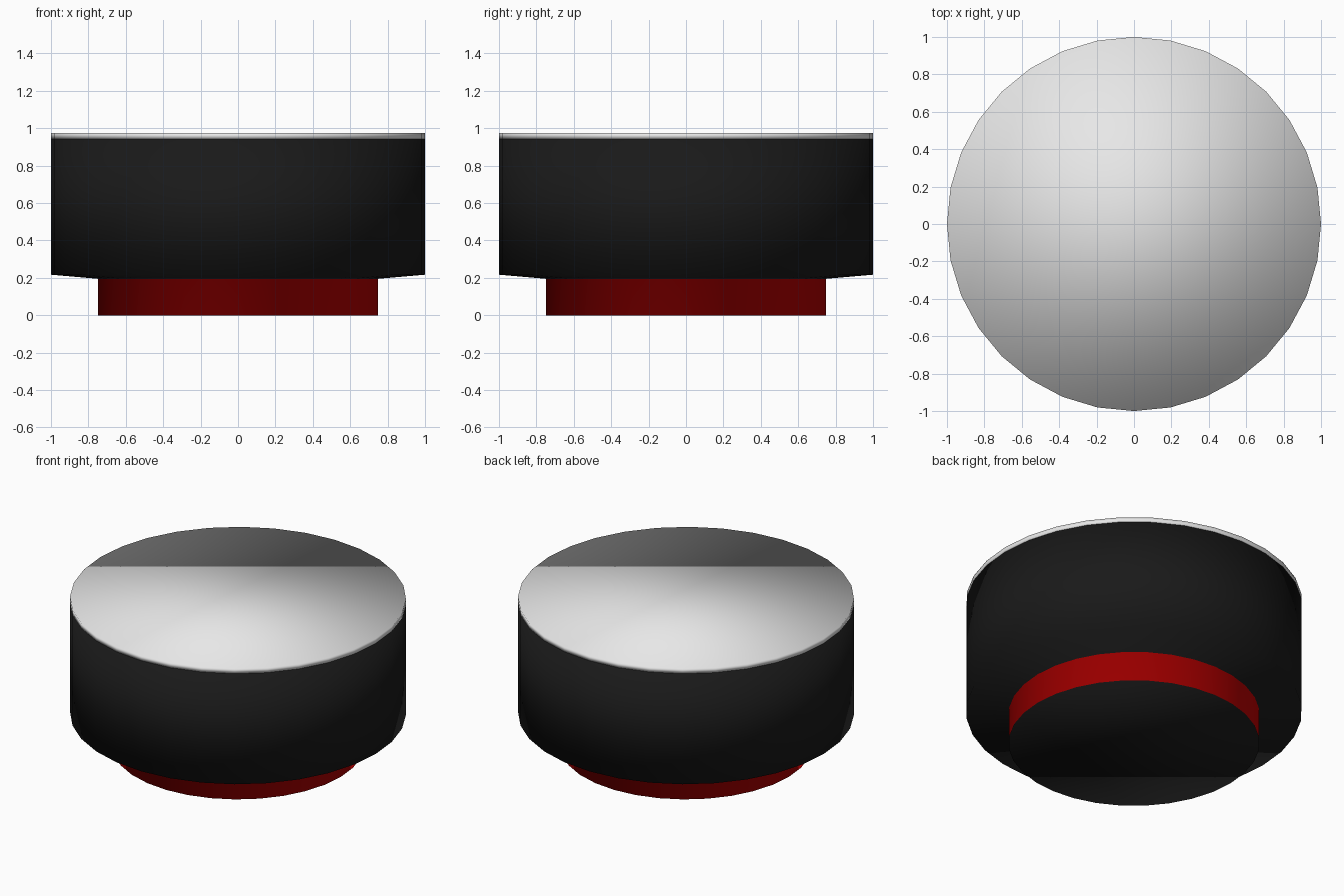
import bpy
import bmesh
import math

if "Cube" in bpy.data.objects:
    bpy.data.objects.remove(bpy.data.objects["Cube"], do_unlink=True)

SIDES = 32


def make_material(name, colour):
    mat = bpy.data.materials.new(name)
    mat.use_nodes = True
    mat.diffuse_color = colour
    mat.node_tree.nodes["Principled BSDF"].inputs["Base Color"].default_value = colour
    return mat


def lathe(name, profile, materials):
    """Revolve (radius, height) points, listed bottom to top, into a closed solid."""
    bm = bmesh.new()
    rings = []
    for radius, z in profile:
        angles = [math.tau * i / SIDES for i in range(SIDES)]
        rings.append([bm.verts.new((radius * math.cos(a), radius * math.sin(a), z))
                      for a in angles])
    for low, high in zip(rings, rings[1:]):
        for i in range(SIDES):
            j = (i + 1) % SIDES
            bm.faces.new((low[i], low[j], high[j], high[i]))
    bm.faces.new(rings[0][::-1])
    bm.faces.new(rings[-1])
    for face in bm.faces:
        face.smooth = True
    mesh = bpy.data.meshes.new(name)
    bm.to_mesh(mesh)
    bm.free()
    for mat in materials:
        mesh.materials.append(mat)
    obj = bpy.data.objects.new(name, mesh)
    bpy.context.collection.objects.link(obj)
    return obj


black = make_material("black", (0.01, 0.01, 0.01, 1))
grey = make_material("light grey", (0.8, 0.8, 0.8, 1))
red = make_material("red", (0.5, 0.0, 0.0, 1))

# Drum with a narrower foot and a slightly conical underside
FOOT_TOP = 0.195
RIM = 0.943
drum = lathe("drum", [(0.748, 0), (0.748, FOOT_TOP), (1, 0.217), (1, RIM)], [black, red])

# The upright wall of the foot is red
for poly in drum.data.polygons:
    poly.material_index = int(0 < poly.center.z < FOOT_TOP)

# Pale disc on top
lathe("top_disc", [(1, RIM), (1, 0.975)], [grey])
